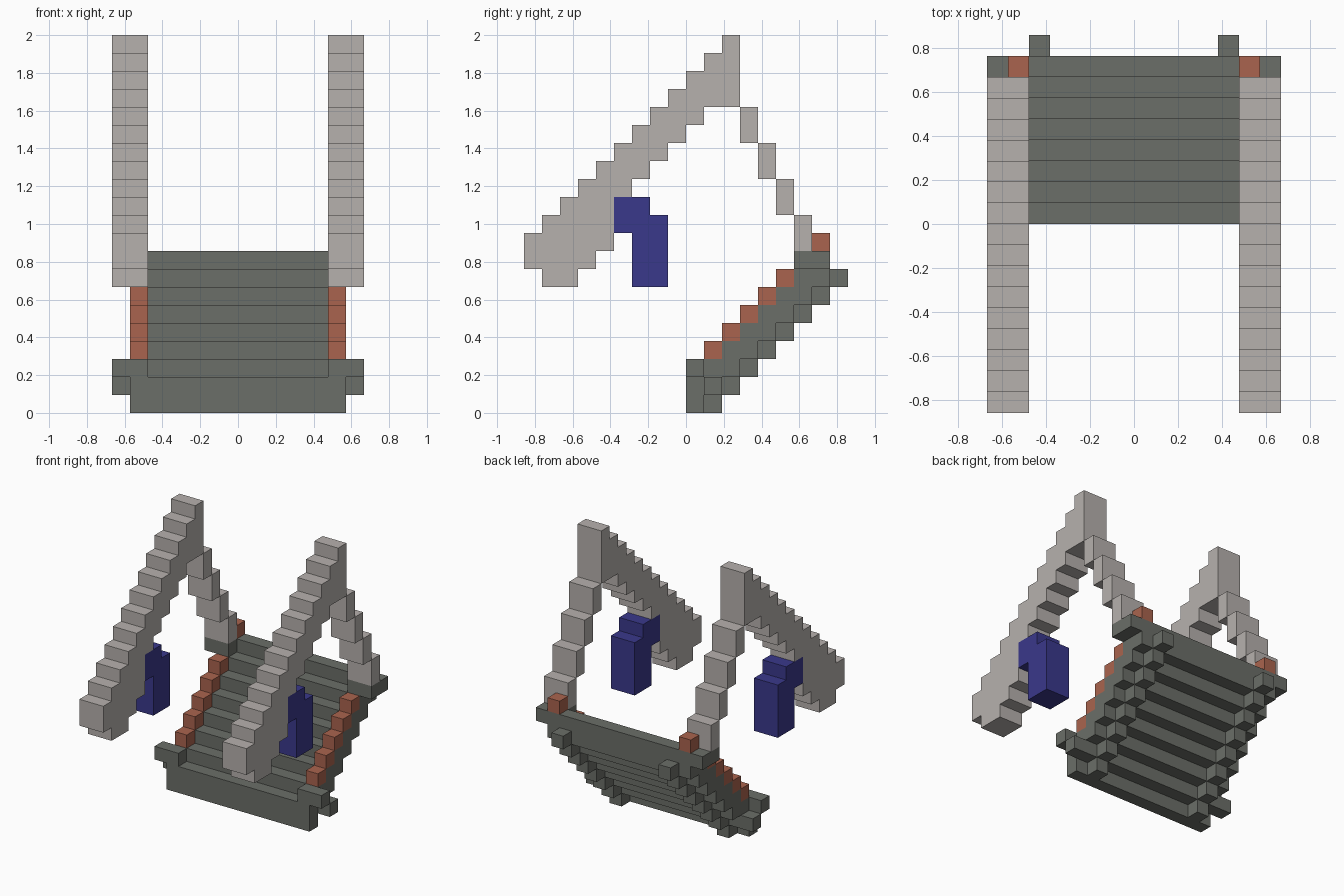
import bpy, bmesh

cube = bpy.data.objects.get("Cube")
if cube:
    bpy.data.objects.remove(cube, do_unlink=True)

U = 2 / 21  # one block


def material(name, rgb):
    m = bpy.data.materials.new(name)
    m.use_nodes = True
    m.diffuse_color = (*rgb, 1)
    bsdf = m.node_tree.nodes["Principled BSDF"]
    bsdf.inputs["Base Color"].default_value = (*rgb, 1)
    bsdf.inputs["Roughness"].default_value = 0.9
    return m


LIGHT = material("light grey", (0.47, 0.44, 0.42))
DARK = material("dark grey", (0.147, 0.156, 0.138))
BLUE = material("deep blue", (0.042, 0.04, 0.26))
RUST = material("rust orange", (0.40, 0.127, 0.077))


def prism(bm, outline, x0, x1):
    """Extrude a (y, z) outline along x."""
    face = bm.faces.new([bm.verts.new((x0 * U, y * U, z * U)) for y, z in outline])
    ext = bmesh.ops.extrude_face_region(bm, geom=[face])
    moved = [g for g in ext["geom"] if isinstance(g, bmesh.types.BMVert)]
    bmesh.ops.translate(bm, verts=moved, vec=((x1 - x0) * U, 0, 0))


def box(bm, x0, x1, y0, y1, z0, z1):
    prism(bm, [(y0, z0), (y1, z0), (y1, z1), (y0, z1)], x0, x1)


def steps(first, lows, tops):
    """Stepped outline made of one-block-wide columns."""
    pts = []
    for i, z in enumerate(lows):
        pts += [(first + i, z), (first + i + 1, z)]
    for i, z in reversed(list(enumerate(tops))):
        pts += [(first + i + 1, z), (first + i, z)]
    return [p for i, p in enumerate(pts) if p != pts[i - 1]]


def part(name, mat, build, mirrored=True):
    bm = bmesh.new()
    build(bm)
    bmesh.ops.recalc_face_normals(bm, faces=bm.faces)
    mesh = bpy.data.meshes.new(name)
    bm.to_mesh(mesh)
    bm.free()
    mesh.materials.append(mat)
    obj = bpy.data.objects.new(name, mesh)
    bpy.context.collection.objects.link(obj)
    if mirrored:
        mod = obj.modifiers.new("Mirror", "MIRROR")
        mod.use_axis[0] = True
        mod.use_mirror_merge = False


# Long stepped arms sloping down to the front
def arms(bm):
    lows = [8, 7, 7, 8, 9, 12, 13, 14, 15, 16, 17, 17]
    prism(bm, steps(-9, lows, range(10, 22)), 5, 7)


# Struts stepping down from the peak to the ramp
def struts(bm):
    for i in range(4):
        box(bm, 5, 7, 3 + i, 4 + i, 15 - 2 * i, 17 - 2 * i)


# Hanging handles under the arms
def handles(bm):
    prism(bm, steps(-4, [10, 7, 7], [12, 12, 11]), 5, 7)


# Sloping ramp of stepped planks, with its side rails
def ramp(bm):
    prism(bm, steps(0, range(8), range(2, 10)), -5, 5)


def rails(bm):
    prism(bm, steps(0, range(8), [3, *range(3, 10)]), 5, 6)


# Blocks under the ramp, ending in a peg at the back
def stringers(bm):
    for i in range(1, 9):
        box(bm, 4, 5, i, i + 1, i - 1, i)


# Lugs at the outer ends of the front and back planks
def lugs(bm):
    box(bm, 6, 7, 0, 1, 2, 3)
    box(bm, 6, 7, 1, 2, 1, 2)
    box(bm, 6, 7, 6, 8, 8, 9)
    box(bm, 5, 6, 6, 7, 8, 9)


# Coloured studs along the rails
def studs(bm):
    for i in (1, 2, 3, 4, 5, 7):
        box(bm, 5, 6, i, i + 1, i + 2, i + 3)


part("arms", LIGHT, arms)
part("struts", LIGHT, struts)
part("handles", BLUE, handles)
part("ramp", DARK, ramp, mirrored=False)
part("side_rails", DARK, rails)
part("stringers", DARK, stringers)
part("end_lugs", DARK, lugs)
part("rail_studs", RUST, studs)
